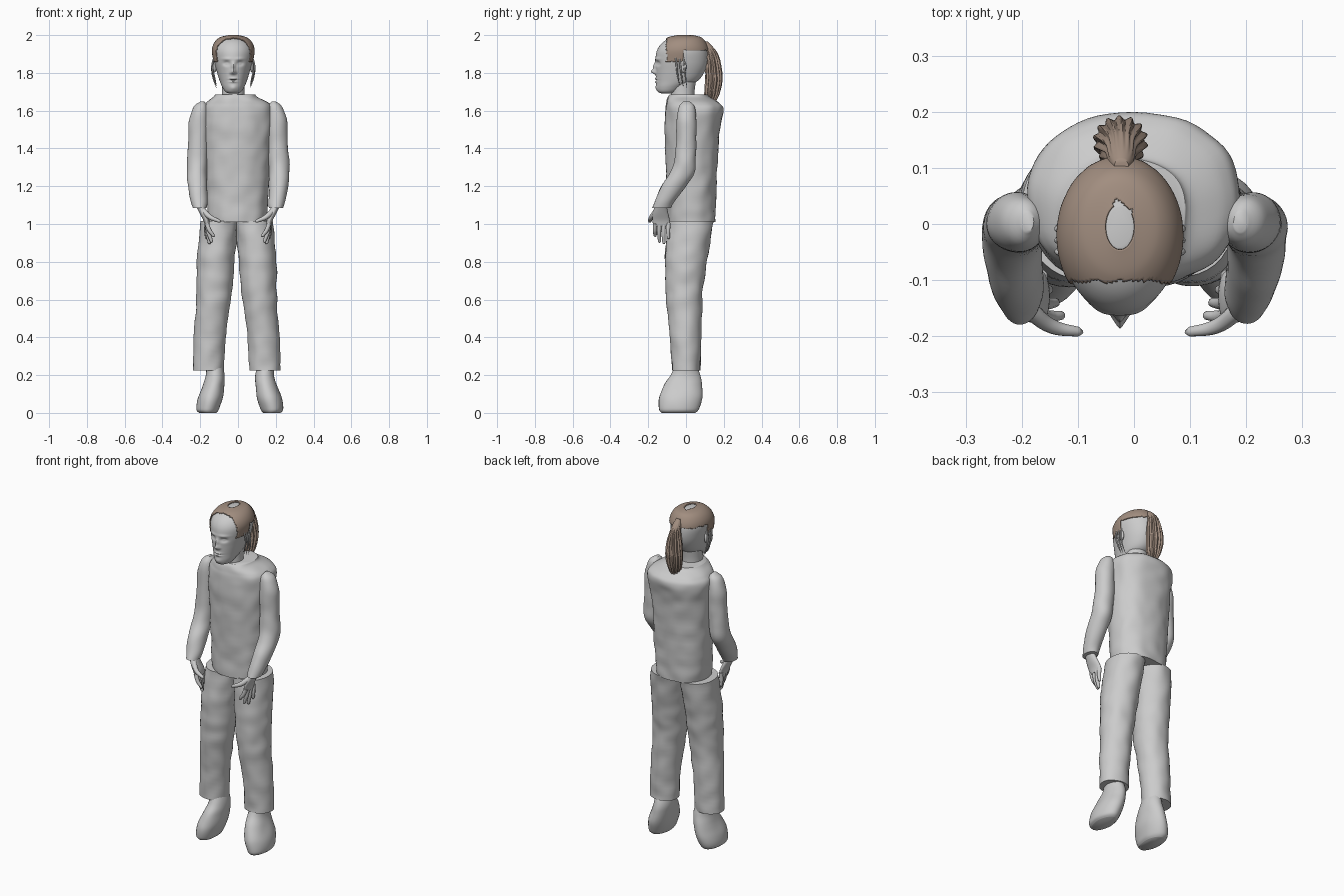
import bpy, bmesh, math
from mathutils import Vector, noise

cube = bpy.data.objects.get("Cube")
if cube:
    bpy.data.objects.remove(cube)


def material(name, colour):
    m = bpy.data.materials.new(name)
    m.use_nodes = True
    m.diffuse_color = (*colour, 1)
    m.node_tree.nodes["Principled BSDF"].inputs["Base Color"].default_value = (*colour, 1)
    return m


GREY = material("light_grey", (0.6, 0.6, 0.6))
BROWN = material("hair_brown", (0.36, 0.27, 0.215))


def spline(rings, t):
    """Smooth blend through the rings, t from 0 to 1."""
    f = t * (len(rings) - 1)
    i = min(int(f), len(rings) - 2)
    u = f - i
    a, b, c, d = (rings[max(0, min(len(rings) - 1, i + k))] for k in (-1, 0, 1, 2))
    return [q + 0.5 * u * (r - p + u * (2 * p - 5 * q + 4 * r - s + u * (3 * (q - r) + s - p)))
            for p, q, r, s in zip(a, b, c, d)]


def loft(name, rings, mat=GREY, side=1, shift=0, segs=40, steps=32, power=1.0,
         wrinkle=0, bend=None, keep=None):
    """Skin of horizontal rings (z, x min, x max, y min, y max)."""
    bm = bmesh.new()
    loops = []
    for k in range(steps + 1):
        z, x0, x1, y0, y1 = spline(rings, k / steps)
        loop = []
        for j in range(segs):
            a = math.tau * j / segs
            c, s = math.cos(a), math.sin(a)
            c = math.copysign(abs(c) ** power, c)
            s = math.copysign(abs(s) ** power, s)
            p = Vector(((x0 + x1) / 2 + c * (x1 - x0) / 2, (y0 + y1) / 2 + s * (y1 - y0) / 2, z))
            if wrinkle:
                n = noise.noise(p * 14 + Vector((side, 0, 0))) * wrinkle
                p += Vector((c, s, 0)) * n
            if bend:
                p = bend(p, a)
            loop.append(bm.verts.new((p.x * side + shift, p.y, p.z)))
        loops.append(loop)
    for lo, hi in zip(loops, loops[1:]):
        for j in range(segs):
            n = (j + 1) % segs
            bm.faces.new((lo[j], lo[n], hi[n], hi[j]))
    bm.faces.new(loops[0])
    bm.faces.new(loops[-1])
    bmesh.ops.recalc_face_normals(bm, faces=bm.faces)
    if keep:
        drop = [f for f in bm.faces if not keep(f.calc_center_median())]
        bmesh.ops.delete(bm, geom=drop, context='FACES')
    me = bpy.data.meshes.new(name)
    bm.to_mesh(me)
    bm.free()
    ob = bpy.data.objects.new(name, me)
    bpy.context.collection.objects.link(ob)
    finish(ob, mat)
    return ob


def finish(ob, mat):
    ob.data.materials.append(mat)
    bpy.ops.object.select_all(action='DESELECT')
    ob.select_set(True)
    bpy.context.view_layer.objects.active = ob
    bpy.ops.object.shade_smooth_by_angle(angle=math.radians(50))


def tube(name, points, radii, mat=GREY, side=1):
    """Tapered round tube along a few points."""
    cu = bpy.data.curves.new(name, 'CURVE')
    cu.dimensions = '3D'
    cu.bevel_depth = 1
    cu.bevel_resolution = 3
    cu.use_fill_caps = True
    sp = cu.splines.new('BEZIER')
    sp.bezier_points.add(len(points) - 1)
    for bp, p, r in zip(sp.bezier_points, points, radii):
        bp.co = (p[0] * side, p[1], p[2])
        bp.radius = r
        bp.handle_left_type = bp.handle_right_type = 'AUTO'
    ob = bpy.data.objects.new(name, cu)
    bpy.context.collection.objects.link(ob)
    bpy.ops.object.select_all(action='DESELECT')
    ob.select_set(True)
    bpy.context.view_layer.objects.active = ob
    bpy.ops.object.convert(target='MESH')
    finish(bpy.context.object, mat)


# Shirt body and collar
loft("shirt", [(1.01, -.155, .15, -.1, .155), (1.1, -.165, .157, -.1, .157),
               (1.3, -.175, .167, -.105, .165), (1.5, -.185, .18, -.112, .18),
               (1.6, -.19, .187, -.11, .2), (1.64, -.17, .165, -.105, .18),
               (1.67, -.135, .105, -.1, .13), (1.685, -.12, .09, -.09, .12)],
     segs=64, steps=56, power=.88, wrinkle=.006)

# Limbs, left side mirrored to the right
trouser = [(.225, .06, .225, -.075, .075), (.4, .05, .22, -.085, .08),
           (.6, .025, .205, -.105, .085), (.72, .01, .205, -.11, .1),
           (.85, 0, .2, -.11, .12), (1.015, -.015, .185, -.095, .145)]
shoe = [(0, .135, .225, -.13, .05), (.02, .12, .24, -.142, .068), (.08, .1, .232, -.142, .085),
        (.15, .092, .205, -.115, .085), (.2, .092, .19, -.08, .075), (.25, .1, .19, -.06, .06)]
sleeve = [(1.648, .178, .2, -.015, .02), (1.62, .16, .235, -.04, .045),
          (1.55, .155, .26, -.05, .055), (1.45, .155, .262, -.052, .055),
          (1.35, .16, .27, -.06, .052), (1.27, .165, .272, -.085, .045),
          (1.2, .165, .265, -.13, 0), (1.12, .16, .25, -.165, -.06),
          (1.085, .165, .24, -.178, -.08)]
palm = [(1.11, .18, .23, -.16, -.105), (1.06, .165, .205, -.175, -.095),
        (1.02, .152, .184, -.178, -.086), (.99, .15, .175, -.172, -.084)]
fingers = [("index", -.163, .13, .93), ("middle", -.14, .14, .9),
           ("ring", -.117, .152, .893), ("little", -.093, .166, .92)]

for label, side in (("left", 1), ("right", -1)):
    right = side < 0
    loft(label + "_trouser_leg", trouser, side=side, shift=-.015 * right, steps=40, wrinkle=.006)
    loft(label + "_shoe", shoe, side=side, shift=.02 * right, wrinkle=.003)
    loft(label + "_sleeve", sleeve, side=side, steps=40, wrinkle=.004)
    loft(label + "_palm", palm, side=side, segs=24, steps=14)
    for finger, y, x, z in fingers:
        tube(f"{label}_{finger}_finger",
             [(.166, y, 1.005), ((x + .17) / 2, y - .002, (z + 1) / 2), (x, y, z + .006), (x, y, z)],
             [.012, .011, .008, .003], side=side)
    tube(label + "_thumb", [(.185, -.155, 1.07), (.145, -.183, 1.035), (.1, -.192, 1.015),
                            (.092, -.193, 1.01)], [.016, .013, .009, .003], side=side)

# Neck
HX = -.025
loft("neck", [(1.64, HX - .065, HX + .065, -.085, .05), (1.7, HX - .06, HX + .06, -.08, .045),
              (1.8, HX - .062, HX + .062, -.08, .06)], steps=10)

# Head with sculpted face: bumps are (x, z, width, height, depth)
profile = [(1.69, .02, -.125, -.07), (1.7, .042, -.148, -.04), (1.725, .058, -.156, .0),
           (1.76, .073, -.158, .065), (1.81, .088, -.16, .1), (1.86, .1, -.162, .115),
           (1.915, .107, -.155, .115), (1.955, .094, -.13, .1), (1.982, .065, -.09, .075),
           (1.994, .02, -.04, .03)]
bumps = [(0, 1.806, .012, .012, -.024), (0, 1.832, .009, .02, -.014),
         (0, 1.768, .02, .005, -.008), (0, 1.753, .017, .005, -.007),
         (0, 1.761, .024, .003, .006), (0, 1.72, .02, .014, -.006)]
for s in (-1, 1):
    bumps += [(s * .035, 1.85, .017, .011, .014), (s * .035, 1.849, .009, .005, -.007),
              (s * .035, 1.874, .025, .007, -.005), (s * .013, 1.8, .006, .006, -.006)]


def sculpt(p, angle):
    if p.y < -.05:
        for x, z, w, h, d in bumps:
            p.y += d * math.exp(-((p.x - HX - x) / w) ** 2 - ((p.z - z) / h) ** 2)
    return p


def head_rings(grow):
    return [(z + grow, HX - r - grow, HX + r + grow, a - grow, b + grow) for z, r, a, b in profile]


loft("head", head_rings(0), segs=112, steps=100, bend=sculpt)


# Swept back hair over the crown, with a small thin patch
def on_scalp(c):
    jag = .006 * noise.noise(c * 60)
    thin = c.z > 1.97 and abs(c.x + .023) < .02 and -.01 < c.y < .035 + jag * 4
    low = 1.92 if c.y > -.015 else 1.86
    return c.y > -.103 + jag and c.z > low + jag and not thin


hair = loft("hair", head_rings(.006), BROWN, segs=112, steps=100, keep=on_scalp)
solid = hair.modifiers.new("thickness", 'SOLIDIFY')
solid.thickness = .005


# Ponytail with combed ridges
def comb(p, angle):
    k = .004 * math.cos(angle * 14 + p.z * 12) * min(1, max(0, (1.95 - p.z) * 12))
    return p + Vector((math.cos(angle), math.sin(angle), 0)) * k


loft("ponytail", [(1.965, -.035, -.01, .095, .115), (1.94, -.045, 0, .09, .14),
                  (1.9, -.05, .004, .1, .168), (1.84, -.062, .016, .105, .183),
                  (1.77, -.07, .022, .105, .19), (1.7, -.06, .014, .1, .178),
                  (1.65, -.04, -.004, .1, .155), (1.615, -.026, -.018, .108, .12)],
     BROWN, segs=84, steps=36, bend=comb)

# Ears and loose strands beside the face
for label, s in (("left", 1), ("right", -1)):
    bpy.ops.mesh.primitive_uv_sphere_add(segments=20, ring_count=12,
                                         location=(HX + s * .098, -.018, 1.838))
    ear = bpy.context.object
    ear.name = label + "_ear"
    ear.scale = (.011, .021, .036)
    ear.rotation_euler = (.2, 0, -s * .35)
    finish(ear, GREY)
    for i in range(3):
        y = -.055 + i * .02
        tube(f"{label}_strand_{i + 1}",
             [(HX + s * .1, y, 1.89), (HX + s * .112, y + .006, 1.83),
              (HX + s * (.1 + i * .004), y + .012, 1.78), (HX + s * .09, y + .02, 1.74 - i * .01)],
             [.004, .005, .004, .001])
